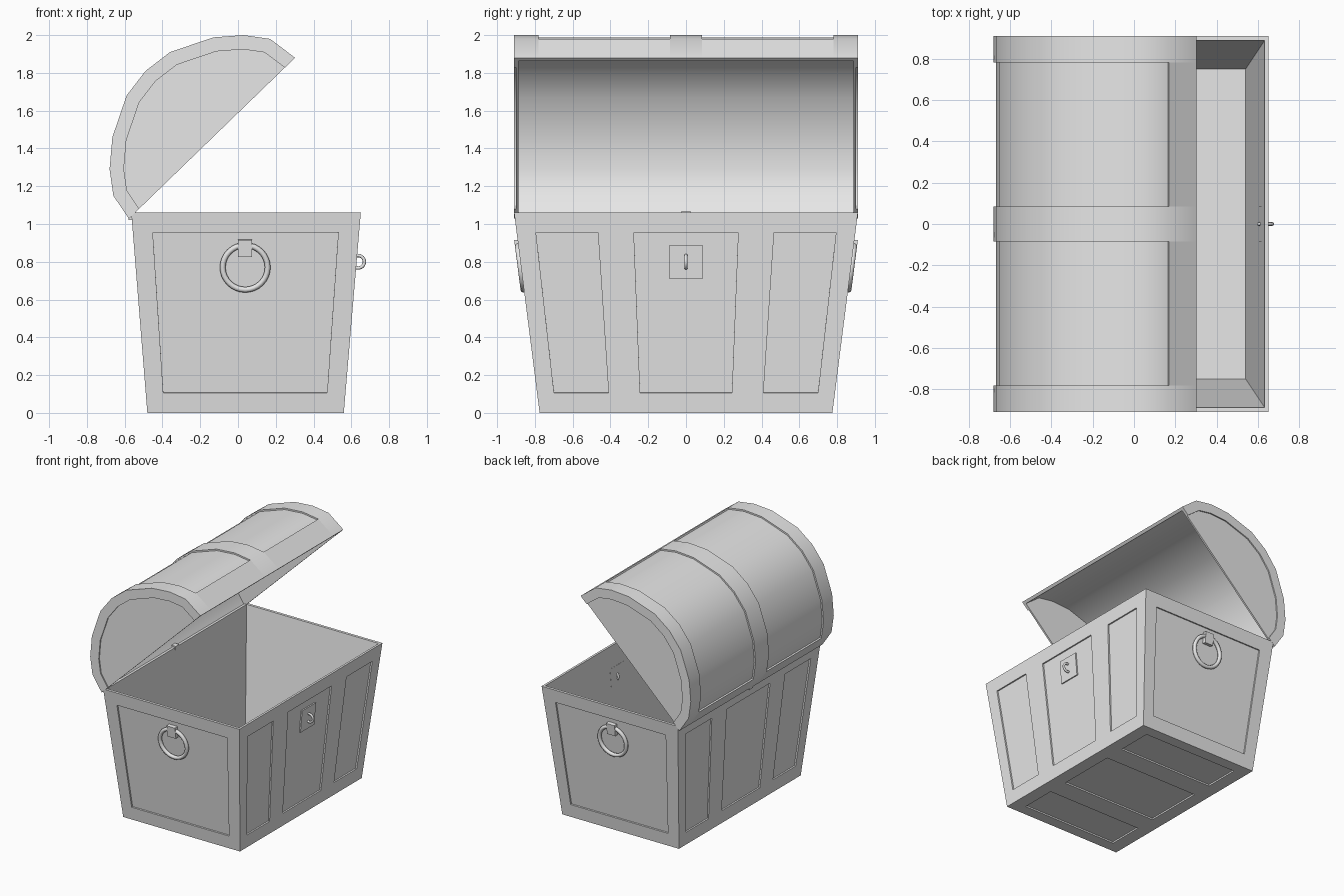
import bpy, bmesh, math
from mathutils import Vector

if "Cube" in bpy.data.objects:
    bpy.data.objects.remove(bpy.data.objects["Cube"])

grey = bpy.data.materials.new("light_grey")
grey.diffuse_color = (0.8, 0.8, 0.8, 1)
grey.use_nodes = True
grey.node_tree.nodes["Principled BSDF"].inputs["Base Color"].default_value = grey.diffuse_color


def finish(ob, name, smooth=None):
    ob.name = name
    ob.data.materials.clear()
    ob.data.materials.append(grey)
    if smooth:
        bpy.ops.object.select_all(action='DESELECT')
        ob.select_set(True)
        bpy.context.view_layer.objects.active = ob
        bpy.ops.object.shade_smooth_by_angle(angle=math.radians(smooth))
    return ob


def from_bmesh(bm, name, smooth=None, fix=True):
    if fix:
        bmesh.ops.recalc_face_normals(bm, faces=bm.faces)
    me = bpy.data.meshes.new(name)
    bm.to_mesh(me)
    bm.free()
    ob = bpy.data.objects.new(name, me)
    bpy.context.collection.objects.link(ob)
    return finish(ob, name, smooth)


def box(name, loc, size, rot=(0, 0, 0)):
    bpy.ops.mesh.primitive_cube_add(size=1, location=loc, rotation=rot)
    ob = bpy.context.object
    ob.scale = size
    return finish(ob, name)


def ring(name, loc, rot, major, minor):
    bpy.ops.mesh.primitive_torus_add(location=loc, rotation=rot, major_radius=major,
                                     minor_radius=minor, major_segments=32, minor_segments=8)
    return finish(bpy.context.object, name, 60)


# ---- Chest body: tapered box, sunken panels outside, hollow inside
DEPTH = 0.012


def corners(x0, x1, y, z):
    return [Vector(p) for p in ((x0, -y, z), (x1, -y, z), (x1, y, z), (x0, y, z))]


bottom, top = corners(-0.48, 0.56, 0.775, 0), corners(-0.565, 0.65, 0.91, 1.06)
floor, rim = corners(-0.46, 0.54, 0.75, 0.03), corners(-0.545, 0.632, 0.888, 1.06)
THREE = [0, 0.057, 0.24, 0.346, 0.654, 0.76, 0.943, 1]
ONE = [0, 0.088, 0.908, 1]
V = [0, 0.1, 0.9, 1]


def panelled(bm, a, b, c, d, us):
    """Grid over the side a-b-c-d; every odd cell of the middle row is sunk."""
    def at(u, v):
        return a.lerp(b, u).lerp(d.lerp(c, u), v)
    grid = [[bm.verts.new(at(u, v)) for u in us] for v in V]
    for j in range(3):
        for i in range(len(us) - 1):
            f = bm.faces.new((grid[j][i], grid[j][i + 1], grid[j + 1][i + 1], grid[j + 1][i]))
            if j == 1 and i % 2 == 1:
                f.normal_update()
                n = f.normal.copy()
                new = bmesh.ops.extrude_discrete_faces(bm, faces=[f])["faces"][0]
                for vert in new.verts:
                    vert.co -= n * DEPTH


bm = bmesh.new()
for k in range(4):
    m = (k + 1) % 4
    panelled(bm, bottom[k], bottom[m], top[m], top[k], THREE if k % 2 else ONE)
    bm.faces.new([bm.verts.new(p) for p in (top[k], top[m], rim[m], rim[k])])
    bm.faces.new([bm.verts.new(p) for p in (rim[k], rim[m], floor[m], floor[k])])
panelled(bm, bottom[0], bottom[3], bottom[2], bottom[1], THREE)
bm.faces.new([bm.verts.new(p) for p in floor])
from_bmesh(bm, "chest_body", fix=False)

# ---- Lid profile (x, z), from the hinge round to the front lip
outer = [Vector(p) for p in (
    (-0.578, 1.028), (-0.66, 1.15), (-0.68, 1.29), (-0.665, 1.46), (-0.59, 1.68),
    (-0.49, 1.81), (-0.36, 1.91), (-0.13, 1.988), (0.03, 2.0), (0.17, 1.98), (0.302, 1.88))]


def offset(d):
    """Profile moved inwards by d, its ends sliding along the opening."""
    chord = (outer[-1] - outer[0]).normalized()
    pts = [outer[0] + chord * d]
    for p, q, r in zip(outer, outer[1:], outer[2:]):
        e, f = (q - p).normalized(), (r - q).normalized()
        n = Vector((e.y + f.y, -e.x - f.x)).normalized()
        pts.append(q + n * d / n.dot(Vector((e.y, -e.x))))
    return pts + [outer[-1] - chord * d]


def line(bm, pts, y):
    return [bm.verts.new((p.x, y, p.y)) for p in pts]


# Lid shell: open underneath, hollow
skin, lining = offset(DEPTH), offset(0.024)
bm = bmesh.new()
o0, o1 = line(bm, skin, -0.9), line(bm, skin, 0.9)
i0, i1 = line(bm, lining, -0.886), line(bm, lining, 0.886)
for a, b in ((o0, o1), (i0, i1)):
    for k in range(len(a) - 1):
        bm.faces.new((a[k], a[k + 1], b[k + 1], b[k]))
    bm.faces.new(a)
    bm.faces.new(b)
for k in (0, -1):
    bm.faces.new((o0[k], o1[k], i1[k], i0[k]))
for o, i in ((o0, i0), (o1, i1)):
    bm.faces.new((o[0], o[-1], i[-1], i[0]))
from_bmesh(bm, "lid_shell", 35)


def band(name, a, b, y0, y1):
    """Solid strip between profiles a and b, running from y0 to y1."""
    bm = bmesh.new()
    loops = [line(bm, a, y0), line(bm, a, y1), line(bm, b, y1), line(bm, b, y0)]
    for p, q in zip(loops, loops[1:] + loops[:1]):
        for k in range(len(a) - 1):
            bm.faces.new((p[k], p[k + 1], q[k + 1], q[k]))
    for k in (0, -1):
        bm.faces.new([l[k] for l in loops])
    from_bmesh(bm, name, 35)


# Raised lid trim: hoops, end frames, front and back strips
band("lid_middle_band", outer, skin, -0.085, 0.085)
for s, side in ((-1, "left"), (1, "right")):
    band("lid_end_band_" + side, outer, skin, s * 0.78, s * 0.91)
    band("lid_end_frame_" + side, skin, offset(0.075), s * 0.9, s * 0.91)
    band("lid_front_strip_" + side, outer[-2:], skin[-2:], s * 0.085, s * 0.78)
    band("lid_back_strip_" + side, outer[:2], skin[:2], s * 0.085, s * 0.78)

# ---- Ring handles on both ends
lean = math.atan(0.135 / 1.06)
for s, side in ((-1, "left"), (1, "right")):
    ring("handle_ring_" + side, (0.038, s * 0.876, 0.77), (-s * (math.pi / 2 + lean), 0, 0), 0.119, 0.015)
    box("handle_clasp_" + side, (0.038, s * 0.884, 0.872), (0.074, 0.04, 0.09), (-s * lean, 0, 0))

# ---- Lock plate with its loop, and the hinge
tilt = math.atan(0.09 / 1.06)
box("lock_plate", (0.617, 0, 0.8), (0.018, 0.176, 0.18), (0, tilt, 0))
ring("lock_loop", (0.636, 0, 0.8), (math.pi / 2, 0, 0), 0.033, 0.009)
box("hinge", (-0.56, 0, 1.045), (0.04, 0.045, 0.05))
